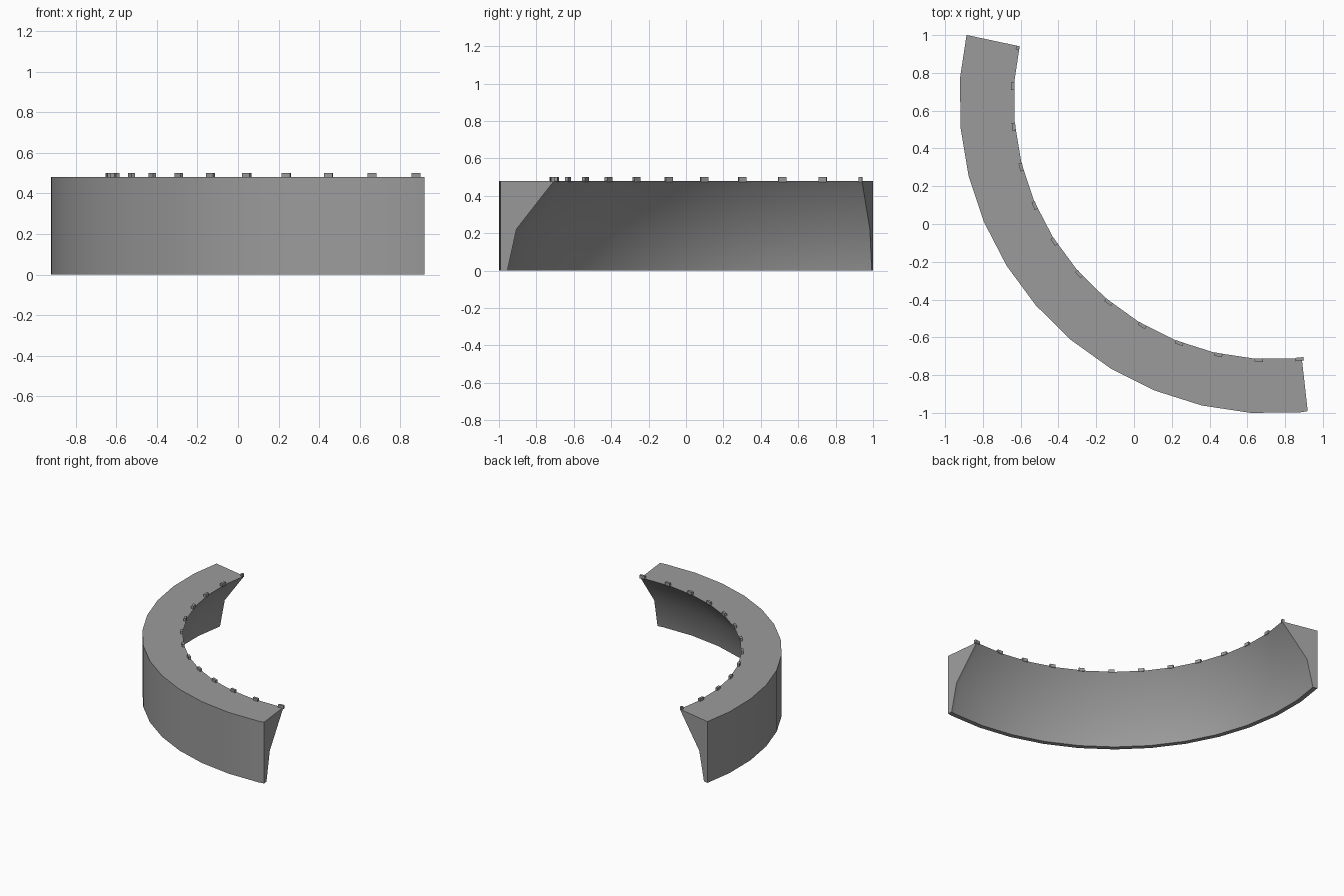
import bpy, bmesh
from math import radians, cos, sin

cube = bpy.data.objects.get("Cube")
if cube:
    bpy.data.objects.remove(cube, do_unlink=True)

CX, CY = 0.735, 0.656              # centre of the arc
START, END = 168.0, 276.4          # angles of the two end faces
FIRST, STEP = 175.9, 9.0           # first full facet corner and facet size
DECK, STUD_TOP = 0.48, 0.50

grey = bpy.data.materials.new("mid grey")
grey.use_nodes = True
colour = (0.33, 0.33, 0.33, 1)
grey.diffuse_color = colour
grey.node_tree.nodes["Principled BSDF"].inputs["Base Color"].default_value = colour


def polar(r, angle, z):
    a = radians(angle)
    return (CX + r * cos(a), CY + r * sin(a), z)


def sweep(bm, profile, stations):
    """Loft a closed (radius, height) profile through (angle, scale) stations."""
    rings = [[bm.verts.new(polar(r * s, a, z)) for r, z in profile]
             for a, s in stations]
    n = len(profile)
    for ring, nxt in zip(rings, rings[1:]):
        for i in range(n):
            j = (i + 1) % n
            bm.faces.new((ring[i], ring[j], nxt[j], nxt[i]))
    bm.faces.new(rings[0])
    bm.faces.new(rings[-1][::-1])


def finish(bm, name):
    bmesh.ops.recalc_face_normals(bm, faces=bm.faces)
    mesh = bpy.data.meshes.new(name)
    bm.to_mesh(mesh)
    bm.free()
    mesh.materials.append(grey)
    obj = bpy.data.objects.new(name, mesh)
    bpy.context.collection.objects.link(obj)
    return obj


def on_chord(angle, middle):
    """Scale that keeps a cut end on the straight facet around middle."""
    return cos(radians(STEP / 2)) / cos(radians(angle - middle))


# Curved wall: vertical outside, flared inside, flat deck on top
corners = [FIRST + STEP * i for i in range(12)]
stations = [(START, on_chord(START, FIRST - STEP / 2))]
stations += [(a, 1) for a in corners]
stations.append((END, on_chord(END, corners[-1] + STEP / 2)))
bm = bmesh.new()
sweep(bm, [(1.66, 0), (1.66, DECK), (1.372, DECK), (1.575, 0.222), (1.624, 0)], stations)
wall = finish(bm, "curved_wall")
bpy.ops.object.select_all(action="DESELECT")
wall.select_set(True)
bpy.context.view_layer.objects.active = wall
bpy.ops.object.shade_smooth_by_angle(angle=radians(30))

# Small studs along the inner edge of the deck, the first cut by the end face
HALF = 0.9
bm = bmesh.new()
for i in range(13):
    mid = FIRST + 1 + STEP * (i - 1)
    low = max(mid - HALF, START)
    sweep(bm, [(1.37, DECK - 0.005), (1.388, DECK - 0.005),
               (1.388, STUD_TOP), (1.37, STUD_TOP)], [(low, 1), (mid + HALF, 1)])
finish(bm, "edge_studs")
